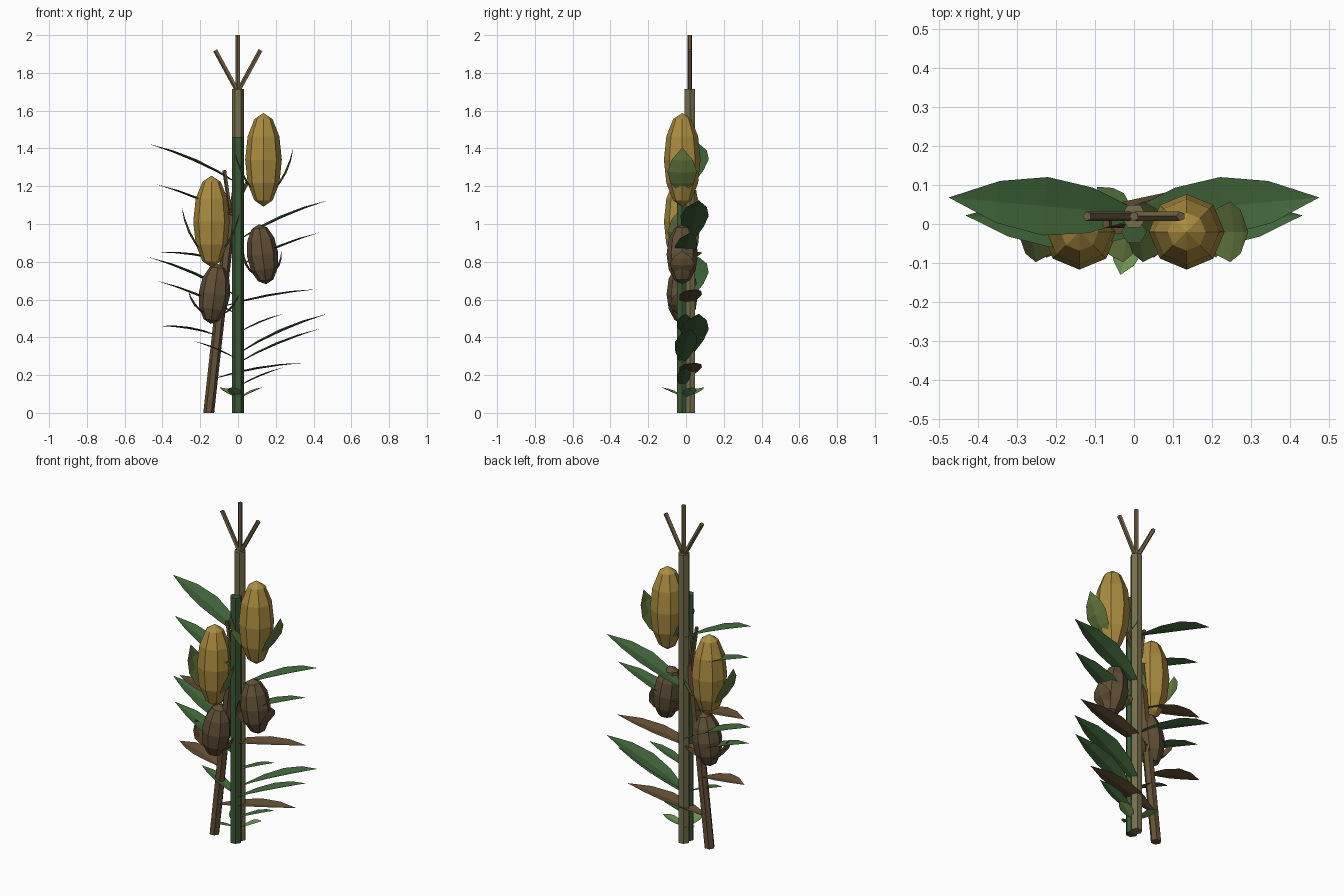
import bpy, bmesh, math
from mathutils import Vector, Matrix

if "Cube" in bpy.data.objects:
    bpy.data.objects.remove(bpy.data.objects["Cube"])


def material(name, rgb):
    m = bpy.data.materials.new(name)
    m.diffuse_color = (*rgb, 1)
    m.use_nodes = True
    m.node_tree.nodes["Principled BSDF"].inputs["Base Color"].default_value = m.diffuse_color
    return m


LEAF = material("leaf_green", (0.055, 0.14, 0.045))
STEM = material("stem_green", (0.045, 0.10, 0.035))
OLIVE = material("olive", (0.18, 0.16, 0.07))
BROWN = material("dry_brown", (0.13, 0.08, 0.035))
TASSEL = material("tassel_tan", (0.17, 0.12, 0.06))
GOLD = material("ear_gold", (0.40, 0.26, 0.05))
DARK = material("ear_brown", (0.12, 0.078, 0.038))
HUSK = material("husk_green", (0.13, 0.19, 0.05))
SPROUT = material("sprout_green", (0.15, 0.28, 0.08))


def finish(name, bm, mat):
    bmesh.ops.recalc_face_normals(bm, faces=bm.faces)
    me = bpy.data.meshes.new(name)
    bm.to_mesh(me)
    bm.free()
    me.materials.append(mat)
    ob = bpy.data.objects.new(name, me)
    bpy.context.collection.objects.link(ob)
    return ob


def rod(name, a, b, r, mat, sides=6):
    a, b = Vector(a), Vector(b)
    bm = bmesh.new()
    d = b - a
    rot = Vector((0, 0, 1)).rotation_difference(d).to_matrix().to_4x4()
    turn = Matrix.Rotation(math.pi / 2, 4, 'Z')
    bmesh.ops.create_cone(bm, cap_ends=True, segments=sides, radius1=r, radius2=r, depth=d.length,
                          matrix=Matrix.Translation((a + b) / 2) @ rot @ turn)
    # square the foot off on the ground
    for v in bm.verts:
        if a.z == 0 and v.co.z < 0.1:
            v.co.z = 0
    # a corner faces the front
    return finish(name, bm, mat)


def leaf(name, base, tip, width, arc, fold, mat):
    """Creased blade, bowed upward by arc, with the midrib sunk by fold."""
    base, tip = Vector(base), Vector(tip)
    d = tip - base
    side = Vector((-d.y, d.x, 0)).normalized()
    up = d.cross(side).normalized()
    if up.z < 0:
        up = -up
    bm = bmesh.new()
    rows = []
    for t, w in ((0, .2), (.25, .78), (.5, 1), (.75, .72), (1, 0)):
        mid = base + d * t + up * (arc * 4 * t * (1 - t))
        if w == 0:
            rows.append([bm.verts.new(mid)] * 3)
        else:
            s = side * (width * w / 2)
            rows.append([bm.verts.new(p) for p in (mid - s, mid - up * fold * w, mid + s)])
    for p, q in zip(rows, rows[1:]):
        for i in (0, 1):
            vs = [p[i], p[i + 1], q[i + 1]]
            if q[i] is not q[i + 1]:
                vs.append(q[i])
            bm.faces.new(vs)
    return finish(name, bm, mat)


def ear(name, c, r, h, tilt, mat, husk_mat, reach, rise):
    """Faceted cob with a husk leaf on each side."""
    bm = bmesh.new()
    bmesh.ops.create_uvsphere(bm, u_segments=8, v_segments=6, radius=1)
    m = Matrix.Translation(c) @ Matrix.Rotation(tilt, 4, 'Y') @ Matrix.Diagonal((r, r, h, 1))
    bmesh.ops.transform(bm, matrix=m, verts=bm.verts)
    finish(name, bm, mat)
    x, y, z = c
    for s, label in ((-1, "left"), (1, "right")):
        leaf(f"{name}_husk_{label}", (x + s * r * .4, y, z - h * .72),
             (x + s * reach, y, z + rise), r * 1.6, -.015, .012, husk_mat)


def tassel(name, top, tips, r, mat):
    for i, tip in enumerate(tips):
        rod(f"{name}_{i + 1}", top, tip, r, mat, 5)


# stalks
rod("olive_stalk", (0, .02, 0), (0, .02, 1.715), .033, OLIVE)
rod("green_stalk", (0, -.02, 0), (0, -.02, 1.46), .033, STEM)
rod("dry_stalk", (-.155, 0, 0), (-.038, 0, 1.06), .029, BROWN)

# tassels
tassel("top_tassel", (0, .02, 1.70), [(-.12, .02, 1.92), (0, .02, 2), (.12, .02, 1.92)], .0125, TASSEL)
tassel("dry_tassel", (-.038, 0, 1.05), [(-.072, 0, 1.285), (-.005, 0, 1.29), (.05, 0, 1.22)], .011, BROWN)

# leaves alternating up the olive and green stalks
for i in range(4):
    s = 1 if i % 2 == 0 else -1
    z = .315 + .3 * i
    leaf(f"large_leaf_{i + 1}", (0, .025, z), (s * .475, .068, z + .21), .15, .025, .012, LEAF)
    z = .265 + .255 * i
    leaf(f"medium_leaf_{i + 1}", (0, -.02, z), (s * .432, .022, z + .18), .12, .02, .01, LEAF)

# short leaves low on the green stalk
for i in range(3):
    s = 1 if i % 2 == 0 else -1
    z = .14 + .142 * i
    leaf(f"short_leaf_{i + 1}", (0, -.02, z), (s * .24, 0, z + .1), .075, .012, .007, LEAF)

# dry leaves on the leaning stalk
for i in range(4):
    s = 1 if i % 2 == 0 else -1
    z = (.18, .41, .56, .8)[i]
    x = -.155 + .11 * z
    tip_x = (.35, -.42, .42, -.42)[i]
    leaf(f"dry_leaf_{i + 1}", (x, 0, z), (tip_x, .05, .265 + .195 * i), .12, .02, .01, BROWN)

# sprouts around the foot
for i, a in enumerate((135, 255, 15)):
    a = math.radians(a)
    d = Vector((math.cos(a), math.sin(a), 0))
    leaf(f"sprout_{i + 1}", d * .02 + Vector((0, 0, .085)), d * .135 + Vector((0, 0, .135)),
         .075, .008, .008, SPROUT)

# ears
ear("upper_ear_right", (.135, -.02, 1.34), .097, .248, 0, GOLD, HUSK, .158, .065)
ear("upper_ear_left", (-.14, -.02, 1.013), .097, .243, 0, GOLD, HUSK, .158, .08)
ear("lower_ear_right", (.13, -.02, .84), .083, .16, -.12, DARK, BROWN, .1, .02)
ear("lower_ear_left", (-.125, -.02, .63), .083, .16, .12, DARK, BROWN, .14, .025)
